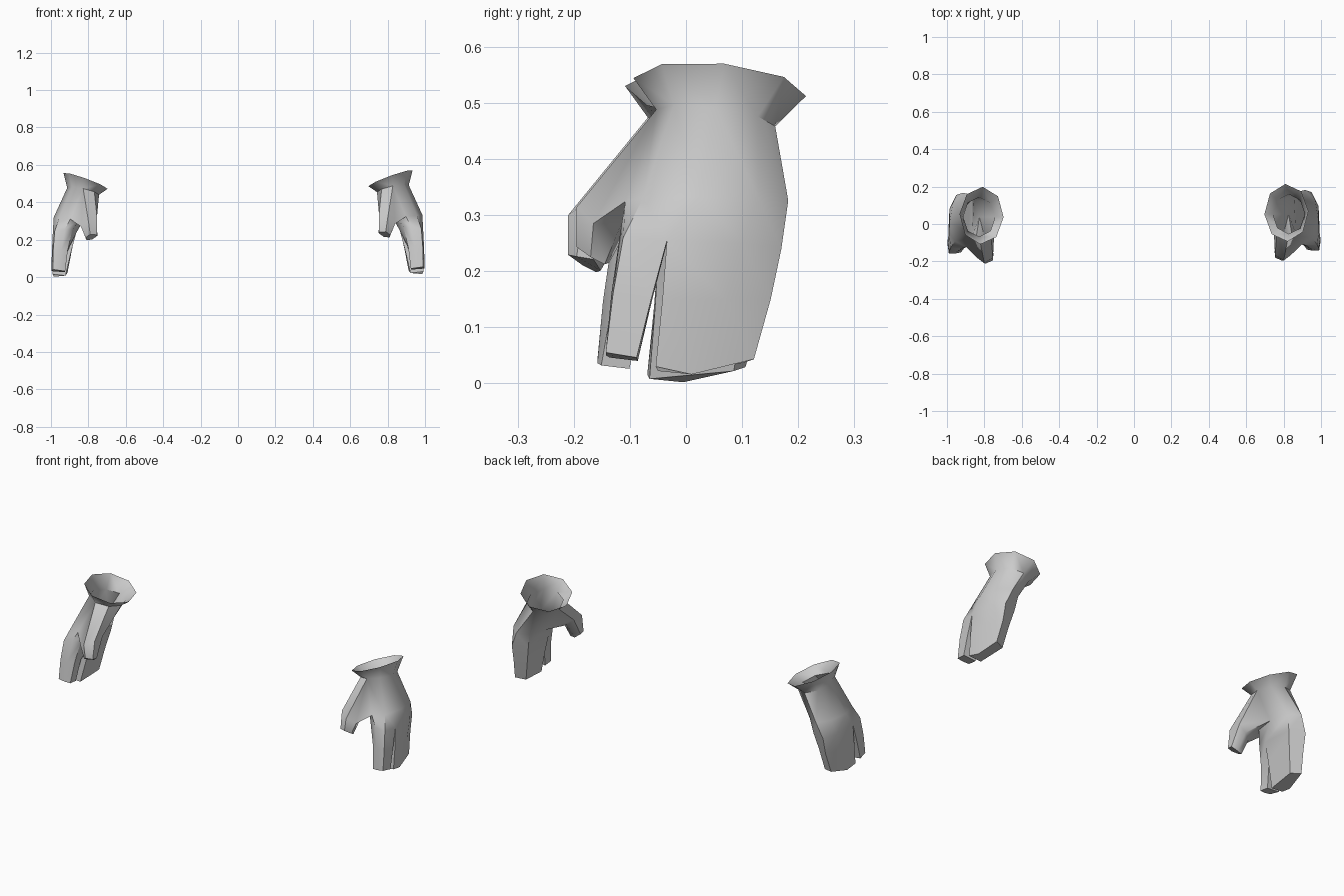
import bpy, bmesh, math

if "Cube" in bpy.data.objects:
    bpy.data.objects.remove(bpy.data.objects["Cube"])

N = 8  # sides of wrist and palm


def oval(cx, cy, cz, rx, ry, tilt_x, tilt_y, turn):
    """Tilted oval ring, point 0 outside, 2 back, 4 palm side, 6 front."""
    ring = []
    for k in range(N):
        a = math.radians(turn + 360 * k / N)
        dx, dy = rx * math.cos(a), ry * math.sin(a)
        ring.append((cx + dx, cy + dy, cz + tilt_x * dx + tilt_y * dy))
    return ring


# Wrist rings, from the open cuff down to the knuckles
CUFF = oval(.815, .06, .528, .118, .154, .36, -.09, 3)
NECK = oval(.828, .053, .473, .085, .106, .22, -.14, 0)
PALM = oval(.906, .037, .325, .08, .146, .1, .0, -6)
KNUCKLES = [(.99, -.034, .254), (.985, .10, .25), (.95, .17, .24), (.87, .14, .24),
            (.865, -.034, .25), (.885, -.10, .27), (.925, -.117, .27), (.98, -.112, .26)]

# Finger rings
MITT = [[(.993, -.042, .15), (.988, .07, .15), (.952, .151, .15), (.89, .12, .15), (.892, -.04, .15)],
        [(.992, -.054, .03), (.985, .01, .016), (.965, .121, .043), (.912, .10, .036), (.922, -.05, .022)]]
INDEX = [[(.912, -.06, .15), (.91, -.116, .16), (.945, -.133, .16), (.988, -.130, .16), (.995, -.062, .15)],
         [(.925, -.086, .04), (.924, -.136, .046), (.955, -.143, .05), (.99, -.143, .055), (.998, -.088, .046)]]
THUMB = [[(.755, -.095, .335), (.754, -.165, .335), (.80, -.195, .314),
          (.84, -.165, .285), (.83, -.115, .285), (.79, -.09, .30)],
         [(.752, -.15, .235), (.755, -.18, .24), (.79, -.195, .243),
          (.815, -.17, .225), (.81, -.145, .212), (.78, -.137, .215)]]


def glove(name, side, dy, dz):
    bm = bmesh.new()

    def add(ring):
        return [bm.verts.new((side * x, y + dy, z + dz)) for x, y, z in ring]

    def bridge(a, b, skip=()):
        for i in range(len(a)):
            j = (i + 1) % len(a)
            if i not in skip:
                bm.faces.new((a[i], a[j], b[j], b[i]))

    def finger(base, rings):
        for ring in rings:
            nxt = add(ring)
            bridge(base, nxt)
            base = nxt
        bm.faces.new(base)

    # Cuff and palm, leaving a hole for the thumb
    cuff, neck, palm, kn = (add(r) for r in (CUFF, NECK, PALM, KNUCKLES))
    bridge(cuff, neck)
    bridge(neck, palm, skip=(4, 5))
    bridge(palm, kn)
    # Knuckle ring splits into the mitten and the index finger
    finger(kn[0:5], MITT)
    finger(kn[4:8] + kn[0:1], INDEX)
    finger([neck[4], neck[5], neck[6], palm[6], palm[5], palm[4]], THUMB)

    bmesh.ops.recalc_face_normals(bm, faces=bm.faces)
    me = bpy.data.meshes.new(name)
    bm.to_mesh(me)
    bm.free()
    ob = bpy.data.objects.new(name, me)
    bpy.context.collection.objects.link(ob)
    bpy.ops.object.select_all(action='DESELECT')
    ob.select_set(True)
    bpy.context.view_layer.objects.active = ob
    bpy.ops.object.shade_smooth_by_angle(angle=math.radians(50))


# The pair is mirrored, with one glove slightly lower and further forward
glove("glove_left", 1, 0, 0)
glove("glove_right", -1, -.015, -.014)
